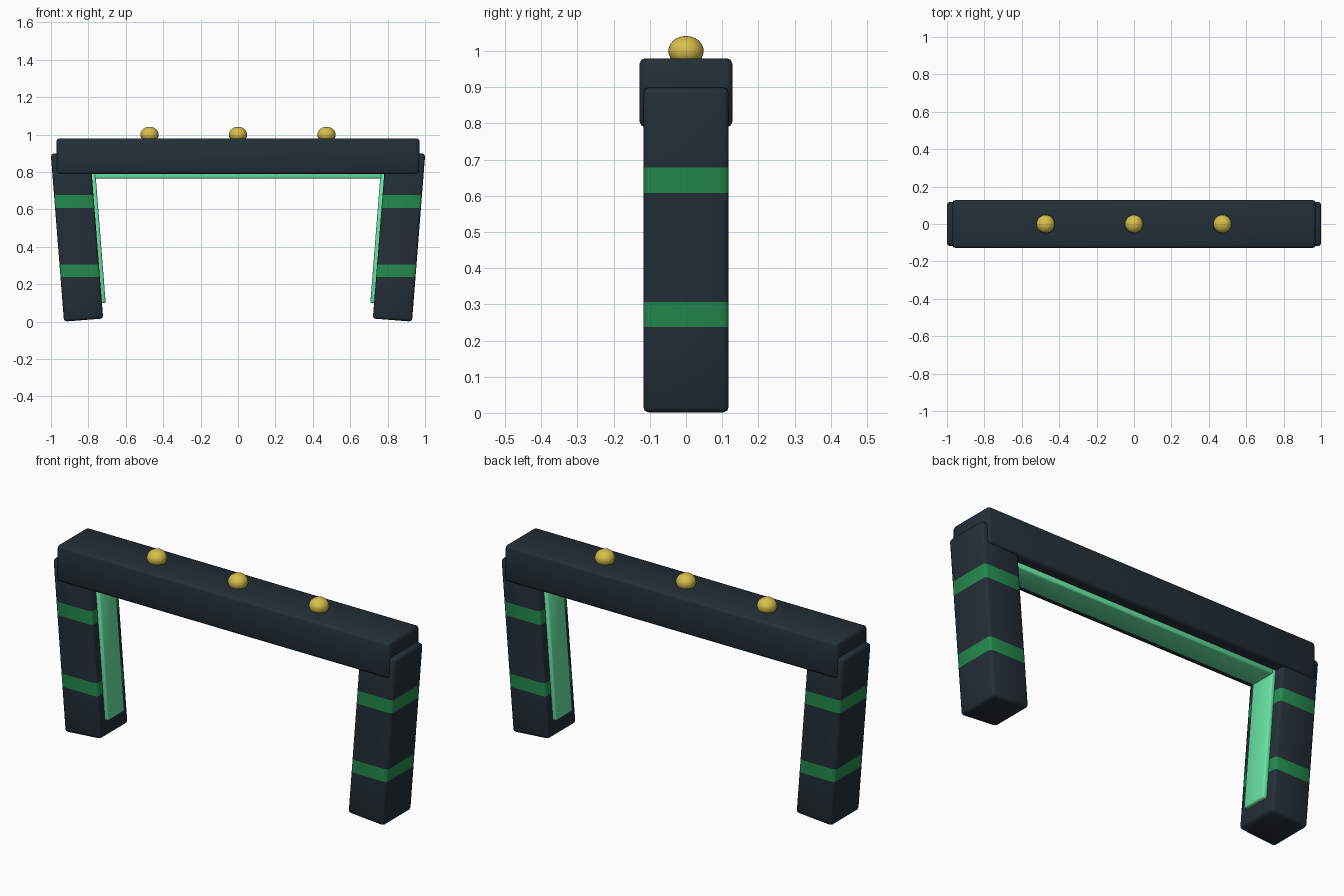
import bpy, bmesh, math
from mathutils import Matrix, Vector

cube = bpy.data.objects.get("Cube")
if cube:
    bpy.data.objects.remove(cube, do_unlink=True)


def material(name, colour):
    m = bpy.data.materials.new(name)
    m.use_nodes = True
    m.diffuse_color = (*colour, 1)
    bsdf = m.node_tree.nodes["Principled BSDF"]
    bsdf.inputs["Base Color"].default_value = (*colour, 1)
    bsdf.inputs["Roughness"].default_value = 0.6
    return m


DARK = material("dark slate", (0.017, 0.028, 0.038))
GREEN = material("band green", (0.018, 0.25, 0.075))
MINT = material("glow mint", (0.14, 0.78, 0.37))
GOLD = material("gold", (0.68, 0.52, 0.07))


def finish(name, bm, *mats):
    for f in bm.faces:
        f.smooth = True
    mesh = bpy.data.meshes.new(name)
    bm.to_mesh(mesh)
    bm.free()
    for m in mats:
        mesh.materials.append(m)
    obj = bpy.data.objects.new(name, mesh)
    bpy.context.collection.objects.link(obj)
    return obj


def rounded_box(size, centre, bevel, frame=Matrix()):
    """Box with chamfered edges, placed inside a frame."""
    bm = bmesh.new()
    bmesh.ops.create_cube(bm, size=1)
    bmesh.ops.scale(bm, vec=size, verts=bm.verts)
    bmesh.ops.bevel(bm, geom=bm.edges[:], offset=bevel, segments=2,
                    profile=0.5, affect='EDGES')
    bmesh.ops.transform(bm, matrix=frame @ Matrix.Translation(centre), verts=bm.verts)
    return bm


BANDS = ((0.238, 0.306), (0.608, 0.678))
TILT = math.radians(4.5)

# Leaning legs with level painted bands, and a glowing strip on each inner face
for side, label in ((-1, "right"), (1, "left")):
    frame = Matrix.Translation((side * 0.861, 0, 0.457)) @ Matrix.Rotation(side * TILT, 4, 'Y')
    bm = rounded_box((0.21, 0.236, 0.9), (0, 0, 0), 0.015, frame)
    for z in (h for band in BANDS for h in band):
        bmesh.ops.bisect_plane(bm, geom=bm.verts[:] + bm.edges[:] + bm.faces[:],
                               plane_co=Vector((0, 0, z)), plane_no=Vector((0, 0, 1)))
    for f in bm.faces:
        z = f.calc_center_median().z
        f.material_index = int(any(low < z < high for low, high in BANDS))
    finish(label + "_leg", bm, DARK, GREEN)

    strip = rounded_box((0.04, 0.14, 0.71), (-side * 0.105, 0, -0.013), 0.008, frame)
    finish(label + "_leg_glow_strip", strip, MINT)

# Crossbeam and the strip under it
finish("crossbeam", rounded_box((1.94, 0.256, 0.19), (0, 0, 0.885), 0.015), DARK)
finish("crossbeam_glow_strip", rounded_box((1.54, 0.14, 0.05), (0, 0, 0.79), 0.008), MINT)

# Slightly flattened knobs along the top
for i, label in enumerate(("right", "middle", "left")):
    bm = bmesh.new()
    bmesh.ops.create_uvsphere(bm, u_segments=20, v_segments=12, radius=0.049)
    bmesh.ops.scale(bm, vec=(1, 1, 0.85), verts=bm.verts)
    bmesh.ops.translate(bm, vec=((i - 1) * 0.473, 0, 1.0), verts=bm.verts)
    finish(label + "_knob", bm, GOLD)
